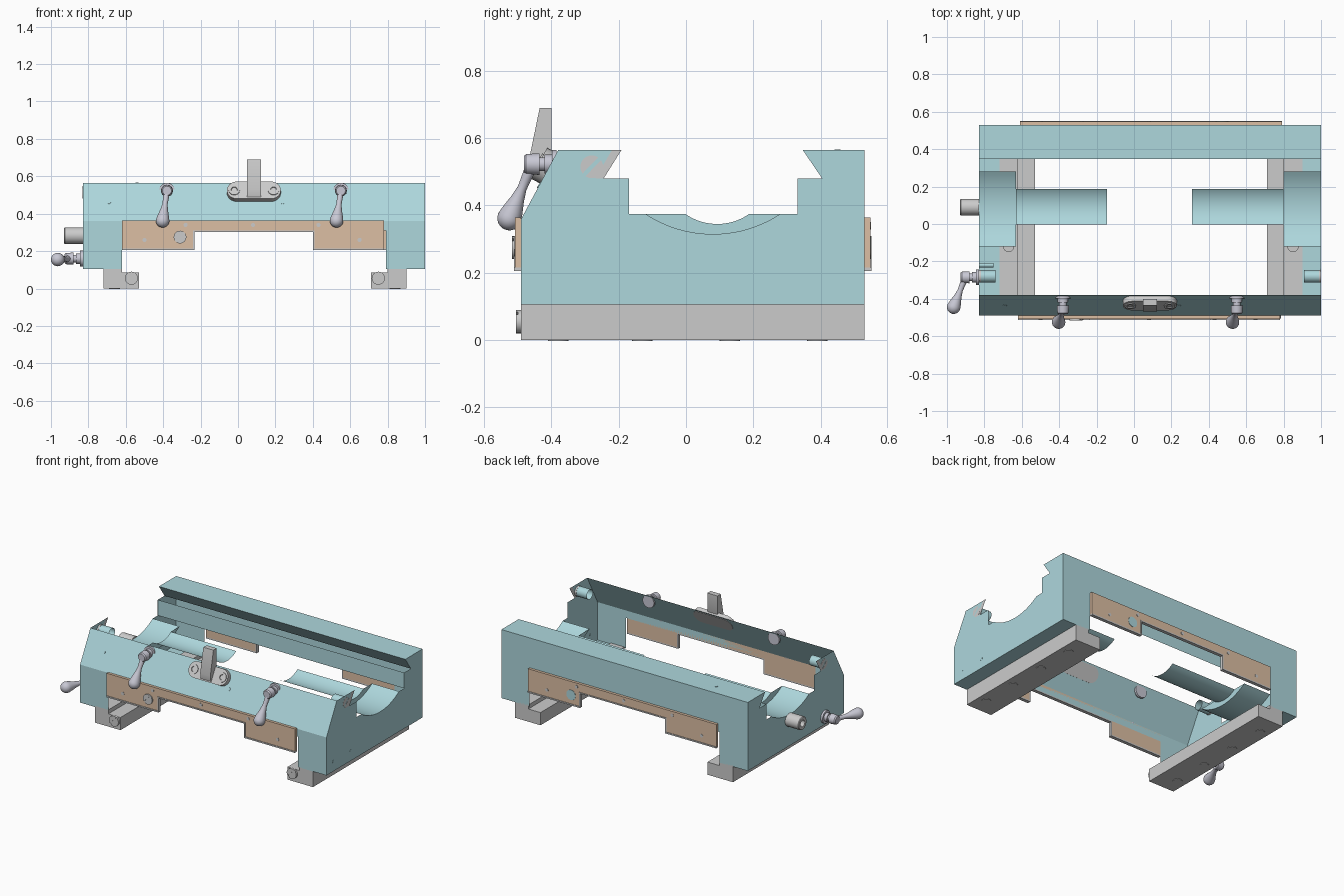
import bpy, bmesh, math
from mathutils import Vector, Matrix

if "Cube" in bpy.data.objects:
    bpy.data.objects.remove(bpy.data.objects["Cube"])


def material(name, rgb):
    m = bpy.data.materials.new(name)
    m.diffuse_color = (*rgb, 1)
    m.use_nodes = True
    m.node_tree.nodes["Principled BSDF"].inputs["Base Color"].default_value = m.diffuse_color
    return m


CYAN = material("painted_iron", (0.42, 0.68, 0.72))
TAN = material("wiper_tan", (0.72, 0.52, 0.37))
STEEL = material("polished_steel", (0.58, 0.58, 0.66))


def finish(name, bm, mat=None, matrix=None, fix=True):
    if matrix:
        bm.transform(matrix)
    if fix:
        bmesh.ops.recalc_face_normals(bm, faces=bm.faces)
    me = bpy.data.meshes.new(name)
    bm.to_mesh(me)
    bm.free()
    ob = bpy.data.objects.new(name, me)
    bpy.context.collection.objects.link(ob)
    if mat:
        me.materials.append(mat)
    bpy.ops.object.select_all(action='DESELECT')
    ob.select_set(True)
    bpy.context.view_layer.objects.active = ob
    bpy.ops.object.shade_smooth_by_angle(angle=math.radians(35))
    return ob


def put(axis, u, v, t):
    return {'x': (t, u, v), 'y': (u, t, v), 'z': (u, v, t)}[axis]


def sheet(name, profile, axis, t, mat=CYAN):
    """Single flat face."""
    bm = bmesh.new()
    bm.faces.new([bm.verts.new(put(axis, u, v, t)) for u, v in profile])
    return finish(name, bm, mat)


def strip(name, path, x0, x1, mat=CYAN):
    """Open (y, z) path swept along x."""
    bm = bmesh.new()
    rows = [[bm.verts.new((x, y, z)) for x in (x0, x1)] for y, z in path]
    for a, b in zip(rows, rows[1:]):
        bm.faces.new((a[0], a[1], b[1], b[0]))
    return finish(name, bm, mat)


def prism(name, profile, axis, a, b, mat=None, matrix=None):
    bm = bmesh.new()
    lo, hi = [[bm.verts.new(put(axis, u, v, t)) for u, v in profile] for t in (a, b)]
    bm.faces.new(lo)
    bm.faces.new(hi)
    n = len(lo)
    for i in range(n):
        bm.faces.new((lo[i], lo[(i + 1) % n], hi[(i + 1) % n], hi[i]))
    return finish(name, bm, mat, matrix)


def aim(p, d):
    return Matrix.Translation(p) @ Vector(d).to_track_quat('Z', 'Y').to_matrix().to_4x4()


def lathe(name, p, d, profile, mat=None, n=28):
    """(distance, radius) profile revolved about direction d from p."""
    bm = bmesh.new()
    rows = [[bm.verts.new((r * math.cos(k * math.tau / n), r * math.sin(k * math.tau / n), h))
             for k in range(n)] for h, r in profile]
    for a, b in zip(rows, rows[1:]):
        for k in range(n):
            bm.faces.new((a[k], a[(k + 1) % n], b[(k + 1) % n], b[k]))
    bmesh.ops.remove_doubles(bm, verts=bm.verts, dist=1e-5)
    return finish(name, bm, mat, aim(p, d))


def cyl(name, p, d, r, h, mat=None):
    return lathe(name, p, d, [(0, 0), (0, r), (h, r), (h, 0)], mat, 20)


def tube(name, p, d, r, h, mat=CYAN):
    return lathe(name, p, d, [(0, r), (h, r)], mat, 16)


def slotted_screw(name, p, d, r, h):
    cyl(name + "_base", p, d, r, h * 0.6)
    for s in (0, math.pi):
        arc = [(r * math.cos(s + a), r * math.sin(s + a))
               for a in [math.radians(10 + 16 * i) for i in range(11)]]
        prism(name + "_half", arc, 'z', h * 0.6, h, None,
              aim(p, d) @ Matrix.Rotation(0.8, 4, 'Z'))


def arc(yc, ztop, half, sag, n=20):
    """Shallow circular dip, from -y to +y."""
    R = (half ** 2 + sag ** 2) / (2 * sag)
    a = math.asin(half / R)
    return [(yc + R * math.sin(-a + 2 * a * i / n),
             ztop - sag + R - R * math.cos(-a + 2 * a * i / n)) for i in range(n + 1)]


X0, X1, Y0, Y1 = -0.83, 1.0, -0.49, 0.53
big, small = arc(0.08, 0.375, 0.2, 0.06), arc(0.093, 0.375, 0.095, 0.03)

# body shell: end faces with the dovetail and the round relief
end = [(Y0, .105), (Y1, .105), (Y1, .565), (.347, .565), (.405, .48), (.332, .48), (.332, .375)]
end += big[::-1] + [(-.17, .375), (-.17, .48), (-.27, .48), (-.22, .565), (-.38, .565), (Y0, .36)]
for side, x in (("left", X0), ("right", X1)):
    sheet(side + "_end_face", end, 'x', x)
    sheet(side + "_gib_end", [(-.27, .48), (-.245, .48), (-.192, .565), (-.22, .565)], 'x', x, None)
for side, outer, step, inner in (("left", X0, -.63, -.145), ("right", X1, .80, .31)):
    strip(side + "_large_relief", big, outer, step)
    strip(side + "_small_relief", small, step, inner)
    sheet(side + "_relief_step", big + small[::-1], 'x', step)

# front and back walls bridging the two legs
bridge = [(X0, .105), (-.62, .105), (-.62, .31), (.79, .31), (.79, .105), (X1, .105)]
sheet("front_wall", bridge + [(X1, .36), (X0, .36)], 'y', Y0)
strip("front_slope", [(Y0, .36), (-.38, .565)], X0, X1)
sheet("back_wall", bridge + [(X1, .565), (X0, .565)], 'y', Y1)
strip("back_top_and_dovetail", [(Y1, .565), (.347, .565), (.405, .48)], X0, X1)
strip("back_inner_wall", [(.335, .48), (.335, .375)], X0, X1)

# leg undersides and keeper strips
for side, s, edge, a in (("left", 1, X0, -.72), ("right", -1, X1, .90)):
    sheet(side + "_leg_underside", [(edge, Y0), (a, Y0), (a, Y1), (edge, Y1)], 'z', .105)
    keeper = [(a, 0), (a + .19 * s, 0), (a + .19 * s, .085), (a + .1 * s, .085),
              (a + .1 * s, .112), (a, .112)]
    prism(side + "_keeper", keeper, 'y', Y0, Y1)
    slotted_screw(side + "_keeper_screw", (a + .15 * s, Y0, .055), (0, -1, 0), .035, .015)
    for y in (-.38, -.13, .13, .39):
        cyl(side + "_keeper_bolt", (a + .06 * s, y, 0.001), (0, 0, -1), .03, .004)
    cyl(side + "_keeper_nut", (a + .05 * s, -.12, .1), (0, 0, 1), .03, .03)

# wiper plates with dark lip along the stepped lower edge
for side, y, d, sh in (("front", Y0, -1, 0), ("back", Y1, 1, .01)):
    a, b, c, e = -.62 + sh, -.24, .41, .78 + sh
    low = [(a, .215), (b, .215), (b, .31), (c, .31), (c, .215), (e, .215)]
    prism(side + "_wiper_plate", low + [(e, .365), (a, .365)], 'y', y, y + .018 * d, TAN)
    lip = [(a, .206), (b + .008, .206), (b + .008, .302), (c - .008, .302), (c - .008, .206), (e, .206)]
    prism(side + "_wiper_lip", low + lip[::-1], 'y', y, y + .022 * d)
    for x, z in ((-.5, .26), (-.28, .34), (.08, .34), (.43, .34), (.65, .26)):
        cyl(side + "_plate_screw", (x, y + .017 * d, z), (0, d, 0), .011, .003)
slotted_screw("front_plug", (-.31, -.505, .275), (0, -1, 0), .034, .012)
cyl("back_plug", (.47, .546, .275), (0, 1, 0), .034, .004, CYAN)

# threaded holes seen as small tubes and discs
for x in (-.69, .24):
    cyl("front_oil_hole", (x, -.436, .46), (-0, -.881, .473), .01, .003, CYAN)
cyl("top_oil_hole", (-.54, .45, .565), (0, 0, 1), .009, .002, CYAN)
for y in (-.415, -.235):
    cyl("right_end_hole", (X1 - .002, y, .17), (1, 0, 0), .01, .003, CYAN)
tube("left_dowel_hole", (X0, -.22, .17), (1, 0, 0), .012, .08)
tube("left_gib_hole", (X0, -.28, .515), (1, 0, 0), .033, .09)
tube("right_gib_hole", (X1, -.28, .515), (-1, 0, 0), .033, .09)
slotted_screw("right_gib_screw", (X1 - .012, -.28, .515), (1, 0, 0), .034, .013)
slotted_screw("left_gib_screw", (X0 + .012, -.28, .515), (-1, 0, 0), .034, .013)

# clamp levers: hub, collar and tapered ball handle
hub = [(0, 0), (0, .042), (.014, .042), (.014, .028), (.035, .028), (.035, .02), (.05, .02),
       (.05, .032), (.09, .03), (.097, .024), (.097, 0)]


def lever(name, base, d, ball):
    lathe(name + "_hub", base, d, hub, STEEL)
    start = Vector(base) + Vector(d) * .072
    v = Vector(ball) - start
    L, R = v.length, .036
    prof = [(0, 0), (0, .018), (.3 * L, .015), (.45 * L, .014), (.65 * L, .021), (.85 * L, .031)]
    prof += [(L + R * math.sin(t), R * math.cos(t)) for t in [math.radians(k * 15) for k in range(-1, 6)]]
    lathe(name + "_handle", start, v, prof + [(L + R, 0)], STEEL)


for x in (-.38, .55):
    lever("front_lever", (x, -.385, .523), (0, -1, 0), (x - .023, -.525, .362))
lever("left_lever", (X0, -.285, .16), (-1, 0, 0), (-.964, -.445, .155))

# bored boss on the left end
lathe("left_boss", (X0, .09, .283), (-1, 0, 0),
      [(0, 0), (0, .044), (.096, .044), (.1, .04), (.1, .022), (.06, .022), (.06, 0)])

# oval bracket on the slope, its two screws and the upright pointer
n = Vector((0, -.881, .473))
slope = Matrix.Translation((.085, -.409, .511)) @ Matrix(
    ((1, 0, 0, 0), (0, .473, -.881, 0), (0, .881, .473, 0), (0, 0, 0, 1)))
oval = [(s * .092 + .052 * math.cos(a), .052 * math.sin(a))
        for s, q in ((1, -90), (-1, 90)) for a in [math.radians(q + 15 * i) for i in range(13)]]
prism("pointer_bracket", oval, 'z', -.002, .032, None, slope)
for x in (-.105, .105):
    p = slope @ Vector((x, 0, .031))
    lathe("bracket_screw", p, n, [(0, .03), (.006, .03), (.006, .017), (-.004, .014), (-.004, 0)])
prism("pointer", [(-.435, .69), (-.4, .69), (-.4, .535), (-.43, .48), (-.462, .49), (-.468, .53)],
      'x', .047, .122)
